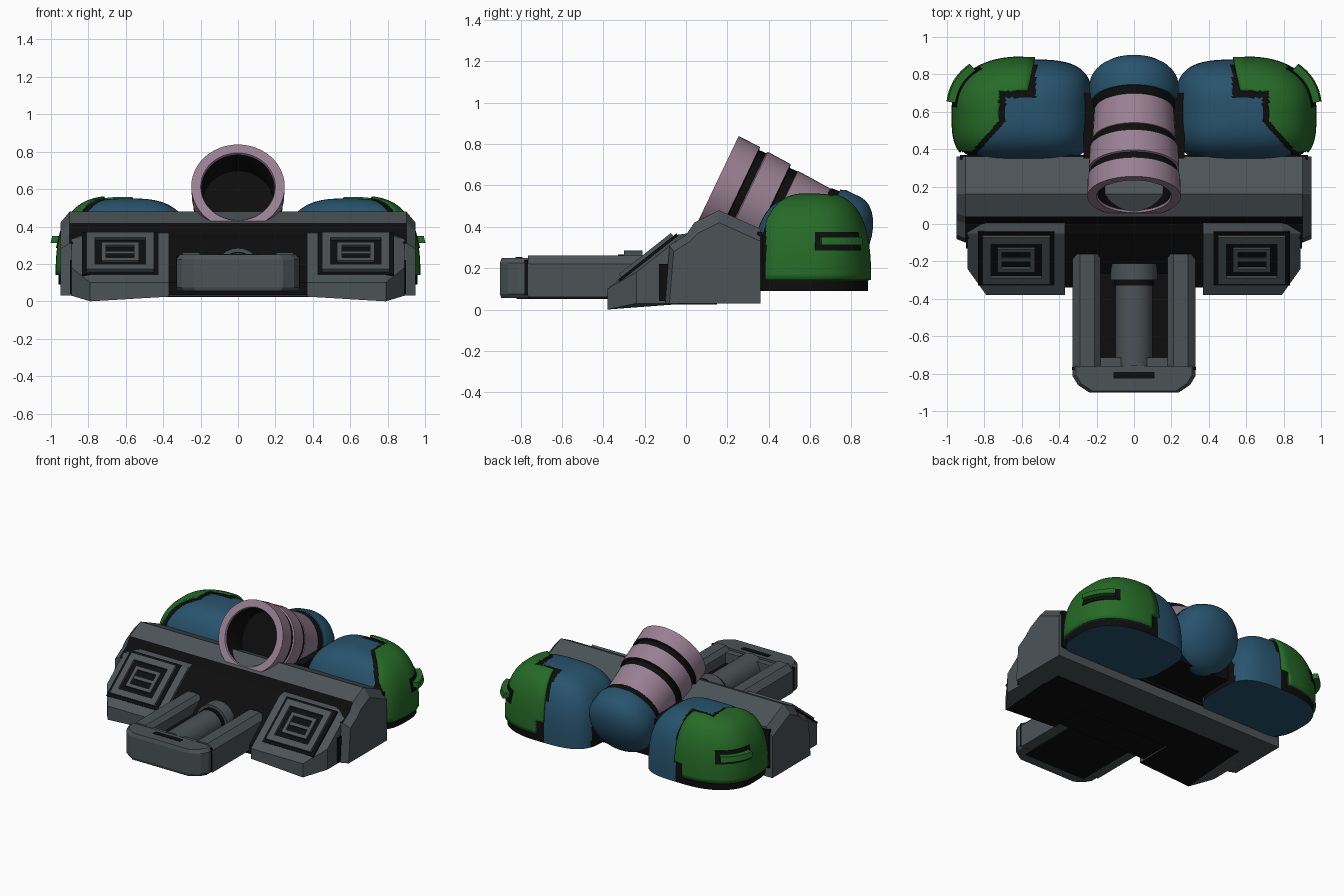
import bpy, bmesh, math
from mathutils import Vector, Matrix

if "Cube" in bpy.data.objects:
    bpy.data.objects.remove(bpy.data.objects["Cube"])

COLOURS = [("dark_grey", (0.072, 0.086, 0.094)), ("black", (0.004, 0.004, 0.004)),
           ("blue", (0.021, 0.088, 0.155)), ("green", (0.019, 0.145, 0.020)),
           ("dusty_pink", (0.32, 0.215, 0.29))]
GREY, BLACK, BLUE, GREEN, PINK = range(5)
MATS = []
for n, c in COLOURS:
    m = bpy.data.materials.new(n)
    m.diffuse_color = (*c, 1)
    m.use_nodes = True
    m.node_tree.nodes["Principled BSDF"].inputs["Base Color"].default_value = m.diffuse_color
    MATS.append(m)


def finish(name, bm, smooth=False):
    bmesh.ops.recalc_face_normals(bm, faces=bm.faces)
    me = bpy.data.meshes.new(name)
    for m in MATS:
        me.materials.append(m)
    for f in bm.faces:
        f.smooth = smooth
    bm.to_mesh(me)
    bm.free()
    if smooth:
        me.set_sharp_from_angle(angle=math.radians(35))
    ob = bpy.data.objects.new(name, me)
    bpy.context.collection.objects.link(ob)
    return ob


def loft(name, sections, mat=GREY, rule=None, smooth=False):
    """Skin matching closed sections and cap both ends; rule(face) may recolour."""
    bm = bmesh.new()
    rings = [[bm.verts.new(p) for p in s] for s in sections]
    for a, b in zip(rings, rings[1:]):
        for i in range(len(a)):
            j = (i + 1) % len(a)
            bm.faces.new((a[i], a[j], b[j], b[i]))
    bm.faces.new(rings[0])
    bm.faces.new(rings[-1])
    bmesh.ops.recalc_face_normals(bm, faces=bm.faces)
    for f in bm.faces:
        f.normal_update()
        f.material_index = mat
        if rule:
            f.material_index = rule(f.calc_center_median(), f.normal, mat)
    return finish(name, bm, smooth)


def box(name, x, y, z, mat=GREY, matrix=Matrix()):
    ring = lambda zz: [matrix @ Vector((a, b, zz)) for a, b in
                       ((x[0], y[0]), (x[1], y[0]), (x[1], y[1]), (x[0], y[1]))]
    return loft(name, [ring(z[0]), ring(z[1])], mat)


def lathe(name, origin, axis, profile, seg=48):
    """profile: (distance, radius, material of the band leading to this point)"""
    a = Vector(axis).normalized()
    u = Vector((1, 0, 0))
    v = a.cross(u)
    bm = bmesh.new()
    prev = None
    for t, r, mat in profile:
        ring = [bm.verts.new(Vector(origin) + a * t + r * (u * math.cos(k) + v * math.sin(k)))
                for k in (2 * math.pi * i / seg for i in range(seg))]
        if prev:
            for i in range(seg):
                j = (i + 1) % seg
                bm.faces.new((prev[i], prev[j], ring[j], ring[i])).material_index = mat
        prev = ring
    bmesh.ops.remove_doubles(bm, verts=bm.verts, dist=1e-5)
    return finish(name, bm, True)


def yz(x, pts):
    return [(x, y, z) for y, z in pts]


# Main hull: ridge-topped block with lowered ends
hull = [(.36, .03), (.36, .39), (.16, .48), (.04, .42), (0, .36), (-.08, .31), (-.1, .03)]
end = [(.36, .03), (.36, .33), (.16, .42), (.06, .37), (.02, .33), (-.06, .28), (-.08, .03)]
loft("hull", [yz(-.95, end), yz(-.9, hull), yz(.9, hull), yz(.95, end)],
     rule=lambda c, n, m: BLACK if abs(c.x) < .1 and c.y < .03 and c.z > .3 else m)
box("hull_underside", (-.78, .78), (-.1, .15), (.024, .032), BLACK)
box("hull_rear_seam", (-.93, .93), (.345, .37), (.1, .375), BLACK)
box("rear_filler", (-.27, .27), (.35, .7), (.12, .4), BLACK)

# Dark recessed centre of the front slope
centre = [(.02, .37), (-.05, .335), (-.34, .1), (-.34, .035), (.02, .035)]
loft("front_recess", [yz(-.4, centre), yz(.4, centre)], BLACK)

# Front pods with vent frames lying on the slope
inner = [(.02, .37), (-.05, .36), (-.38, .10), (-.38, .025), (.02, .03)]
outer = [(.02, .37), (-.05, .36), (-.38, .10), (-.38, .0), (.02, .03)]
cheek = [(.02, .35), (-.05, .33), (-.24, .18), (-.24, .03), (.02, .03)]
slope = math.atan2(.26, .33)


def vent_frame(name, m, hx, hy, w, h):
    for s in (-1, 1):
        box(name + "_side", sorted((s * hx, s * (hx - w))), (-hy, hy), (-.02, h), GREY, m)
        box(name + "_rail", (w - hx, hx - w), sorted((s * hy, s * (hy - w))), (-.02, h), GREY, m)


for s in (-1, 1):
    loft("front_pod", [yz(s * .37, inner), yz(s * .79, outer), yz(s * .89, cheek)],
         rule=lambda c, n, m: BLACK if n.z < -.8 and abs(c.x) < .75 else m)
    m = Matrix.Translation((s * .63, -.185, .2536)) @ Matrix.Rotation(slope, 4, 'X')
    box("vent_surround", (-.205, .205), (-.18, .18), (-.01, .004), BLACK, m)
    vent_frame("vent_outer", m, .18, .16, .045, .022)
    vent_frame("vent_inner", m, .10, .08, .025, .018)
    box("vent_slat", (-.075, .075), (-.012, .012), (-.01, .012), GREY, m)
    box("pod_seam", sorted((s * .86, s * .898)), (-.13, -.085), (.04, .22), BLACK)

# Forward prong: nose block, two rails, dark channel, barrel
nose = [(-.33, -.76), (-.33, -.81), (-.30, -.86), (-.24, -.9),
        (.24, -.9), (.30, -.86), (.33, -.81), (.33, -.76)]
shape = lambda k, z: [(x * k, -.76 + (y + .76) * k, z) for x, y in nose]
loft("prong_nose", [shape(.95, .055), shape(1, .075), shape(1, .225), shape(.94, .25)])
box("nose_groove", (-.11, .11), (-.825, -.79), (.24, .253), BLACK)
box("prong_channel", (-.2, .2), (-.77, -.2), (.06, .16), BLACK)
box("prong_underside", (-.25, .25), (-.82, -.3), (.05, .06), BLACK)
for s in (-1, 1):
    rail = [(s * x, z) for x, z in ((.18, .06), (.33, .06), (.33, .22), (.29, .26), (.21, .26), (.18, .23))]
    loft("prong_rail", [[(x, y, z) for x, z in rail] for y in (-.765, -.16)])
    box("rail_seam", sorted((s * .17, s * .331)), (-.78, -.765), (.07, .24), BLACK)
    box("channel_bracket", sorted((s * .07, s * .18)), (-.77, -.715), (.1, .235))
lathe("prong_barrel", (0, -.76, .16), (0, 1, 0),
      [(0, 0, GREY), (0, .1, GREY), (.43, .1, GREY), (.43, .105, BLACK), (.46, .105, BLACK),
       (.46, .125, GREY), (.55, .125, GREY), (.55, 0, BLACK)], 24)

# Ringed funnel pipe, hollow at the mouth, and its rounded blue base
pipe_o, pipe_a = (0, .147, .613), (0, .9, -.43)
lathe("pipe", pipe_o, pipe_a,
      [(.2, 0, BLACK), (.2, .19, BLACK), (.01, .195, BLACK), (0, .2, PINK), (0, .25, PINK),
       (.115, .247, PINK), (.12, .232, BLACK), (.155, .232, BLACK), (.16, .242, PINK),
       (.285, .236, PINK), (.29, .218, BLACK), (.33, .218, BLACK), (.332, .222, PINK),
       (.51, .212, PINK), (.515, .216, BLACK), (.57, .222, BLACK), (.57, 0, BLACK)])
cap = [(.66 + .14 * math.sin(k * math.pi / 16), .238 * math.cos(k * math.pi / 16), BLUE) for k in range(9)]
lathe("pipe_base", pipe_o, pipe_a, [(.555, 0, BLUE), (.555, .228, BLUE), (.58, .238, BLUE)] + cap)

# Rear domes: superellipse plan, tighter curve at the outer rear corner
CX, CY, HX, HY, ZB, ZH = .59, .60, .37, .28, .09, .46
sp = lambda v, e: math.copysign(abs(v) ** e, v)


def dome_point(t, rise, off=0):
    """rise 0..1 is the height fraction, off pushes the surface outwards."""
    c, s = math.cos(t), math.sin(t)
    e = 2 / (2.3 if c > 0 and s > 0 else 3.5)
    k = max(0, 1 - rise ** 3) ** (1 / 3)
    return (CX + (HX * k + off * min(1, k * 3)) * sp(c, e),
            CY + (HY * k + off * min(1, k * 3)) * sp(s, e), ZB + ZH * rise + off * rise)


def cover(c):
    """Positive inside the green cover area, roughly a distance."""
    g = max(min(c.x - .56, c.y - .71), c.x - .72 - .9 * max(0, .55 - c.y))
    return min(g, c.y - .385, c.z - .13)


def dome(name, side, off, rule, seg=160, rows=44):
    bm = bmesh.new()
    rings = []
    for r in range(rows + 1):
        rise = math.sin(r / rows * math.pi / 2) ** (2 / 3) if r else 0
        rings.append([bm.verts.new(dome_point(2 * math.pi * i / seg, rise, off)) for i in range(seg)])
    for a, b in zip(rings, rings[1:]):
        for i in range(seg):
            j = (i + 1) % seg
            bm.faces.new((a[i], a[j], b[j], b[i]))
    bm.faces.new(rings[0])
    bmesh.ops.remove_doubles(bm, verts=bm.verts, dist=1e-5)
    drop = []
    for f in bm.faces:
        m = rule(f.calc_center_median(), len(f.verts))
        if m is None:
            drop.append(f)
        else:
            f.material_index = m
    bmesh.ops.delete(bm, geom=drop, context='FACES')
    bmesh.ops.scale(bm, vec=(side, 1, 1), verts=bm.verts)
    return finish(name, bm, True)


def dome_strip(name, side, t, z, off, mat):
    """Curved bar hugging the dome wall."""
    secs = []
    for i in range(9):
        a = t[0] + (t[1] - t[0]) * i / 8
        secs.append([(side * p[0], p[1], zz) for zz, o in
                     ((z[0], 0), (z[0], off), (z[1], off), (z[1], 0))
                     for p in [dome_point(a, (zz - ZB) / ZH, o)]])
    loft(name, secs, mat)


for s in (-1, 1):
    dome("rear_dome", s, 0, lambda c, n: BLUE if n > 4 else
         BLACK if c.x < .235 or -.035 < cover(c) < .02 else BLUE)
    shell = dome("dome_cover", s, .016, lambda c, n: GREEN if n < 5 and cover(c) > 0 else None)
    sol = shell.modifiers.new("thickness", 'SOLIDIFY')
    sol.thickness, sol.offset = .014, -1
    dome_strip("handle_backing", s, (.06, .95), (.285, .375), .024, BLACK)
    dome_strip("dome_handle", s, (.13, .85), (.312, .35), .06, GREEN)
